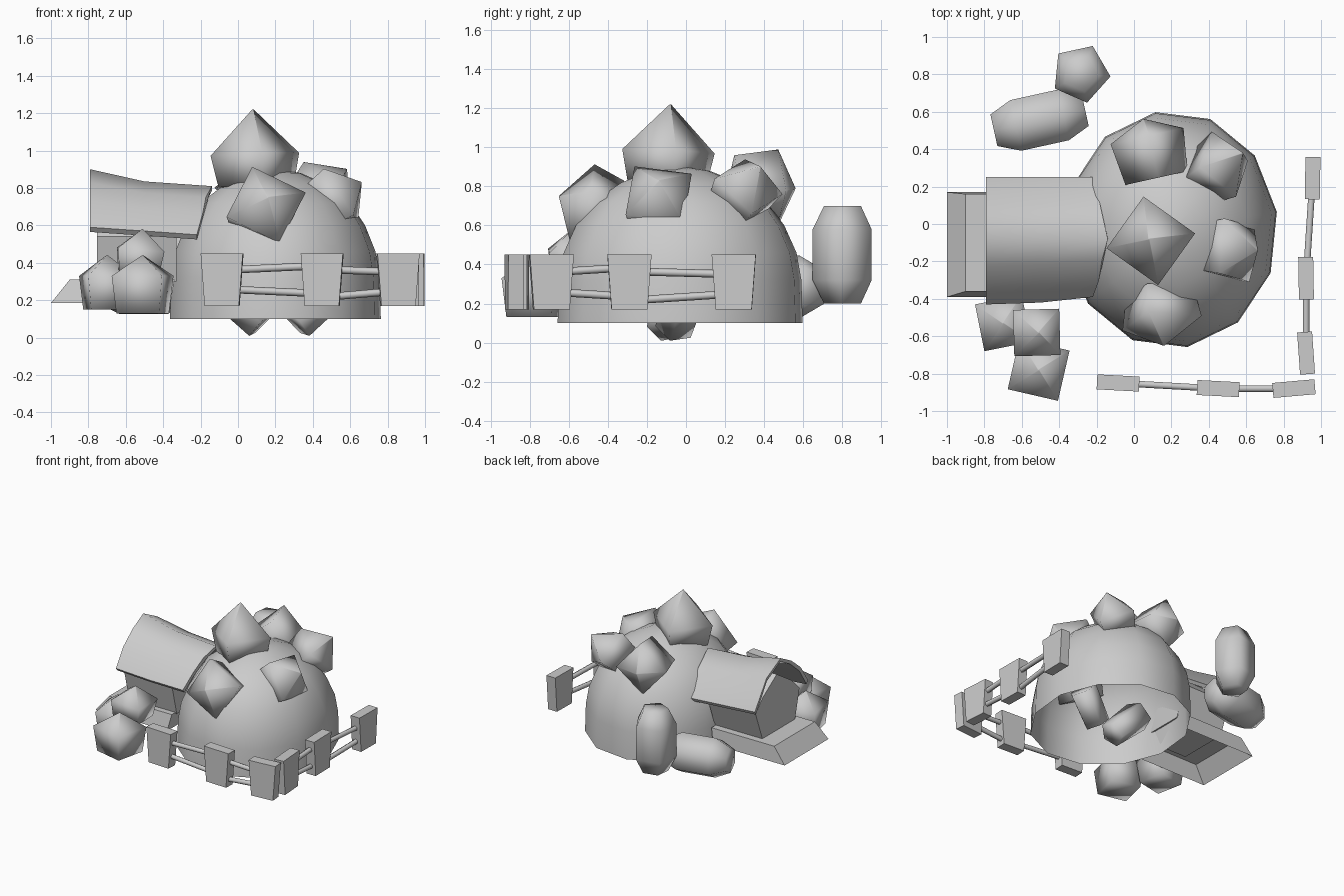
import bpy, math
from mathutils import Vector, Matrix

if "Cube" in bpy.data.objects:
    bpy.data.objects.remove(bpy.data.objects["Cube"])


def finish(name, verts, faces, angle=50):
    me = bpy.data.meshes.new(name)
    me.from_pydata([tuple(v) for v in verts], [], faces)
    me.update()
    ob = bpy.data.objects.new(name, me)
    bpy.context.collection.objects.link(ob)
    bpy.ops.object.select_all(action='DESELECT')
    ob.select_set(True)
    bpy.context.view_layer.objects.active = ob
    bpy.ops.object.mode_set(mode='EDIT')
    bpy.ops.mesh.select_all(action='SELECT')
    bpy.ops.mesh.normals_make_consistent(inside=False)
    bpy.ops.object.mode_set(mode='OBJECT')
    bpy.ops.object.shade_smooth_by_angle(angle=math.radians(angle))
    return ob


def loft(name, rings, caps=(True, True), angle=50):
    """Skin a list of equal-length closed rings."""
    n = len(rings[0])
    faces = []
    for k in range(len(rings) - 1):
        for i in range(n):
            j = (i + 1) % n
            faces.append((k*n + i, k*n + j, k*n + n + j, k*n + n + i))
    if caps[0]:
        faces.append(tuple(range(n))[::-1])
    if caps[1]:
        faces.append(tuple(range((len(rings) - 1)*n, len(rings)*n)))
    return finish(name, [v for r in rings for v in r], faces, angle)


def frame(axis, side):
    n = Vector(axis).normalized()
    u = Vector(side)
    u = (u - n*u.dot(n)).normalized()
    return n, u, n.cross(u)


def ring(c, u, v, r, n):
    return [Vector(c) + r*(u*math.cos(2*math.pi*i/n) + v*math.sin(2*math.pi*i/n))
            for i in range(n)]


def lump(name, c, tip, corner, r, depth, taper=0.85):
    """Four-sided block with a pyramid tip."""
    c, tip = Vector(c), Vector(tip)
    n, u, v = frame(tip - c, corner)
    loft(name, [ring(c - n*depth, u, v, r*taper, 4), ring(c, u, v, r, 4),
                [tip + p for p in ring((0, 0, 0), u, v, 0.004, 4)]], angle=100)


def turned(name, c, axis, side, profile, n):
    a, u, v = frame(axis, side)
    loft(name, [ring(Vector(c) + a*h, u, v, r, n) for h, r in profile], angle=100)


def plan(x0, x1, y0, y1, z):
    return [(x0, y0, z), (x1, y0, z), (x1, y1, z), (x0, y1, z)]


# Hollow dome, open underneath
profile = [(0.1, 1), (0.32, 0.99), (0.46, 0.95), (0.6, 0.85), (0.72, 0.71),
           (0.82, 0.48), (0.88, 0.24), (0.9, 0.03)]
dome = [[(0.2 + 0.57*r*math.cos(math.pi*i/6 + 0.15), -0.03 + 0.635*r*math.sin(math.pi*i/6 + 0.15), z)
         for i in range(12)] for z, r in profile]
loft("dome", dome, (False, True), 60)

# Rocks set into the dome
for name, args in {
    "top_rock": ((0.09, -0.09, 0.98), (0.08, -0.08, 1.22), (-0.04, 0.24, 0), 0.24, 0.17),
    "front_rock": ((0.15, -0.53, 0.71), (0.16, -0.65, 0.75), (-0.09, 0.07, 0.25), 0.225, 0.17),
    "right_rock": ((0.55, -0.14, 0.76), (0.66, -0.14, 0.83), (0, 0.15, 0.13), 0.21, 0.15),
    "back_right_rock": ((0.48, 0.32, 0.80), (0.58, 0.38, 0.90), (-0.3, 0, 0.5), 0.19, 0.14),
    "back_left_rock": ((0.07, 0.47, 0.79), (0.05, 0.56, 0.79), (0.06, 0, 1), 0.2, 0.23),
    # Pile beside the entrance
    "front_sack": ((-0.51, -0.78, 0.33), (-0.51, -0.78, 0.44), (0.1, -0.16, 0), 0.195, 0.2),
    "upper_sack": ((-0.52, -0.58, 0.47), (-0.51, -0.58, 0.58), (-1, -1.05, 0), 0.175, 0.14),
    "rear_sack": ((-0.70, -0.53, 0.33), (-0.70, -0.53, 0.44), (-0.6, -0.9, 0), 0.18, 0.18),
}.items():
    lump(name, *args)

# Entrance walls, leaning in towards the raised floor
loft("entrance_walls", [
    [(x, -0.31, 0.3), (x, 0.1, 0.3), (x, 0.19, 0.54), (x, 0.1, 0.64), (x, -0.08, 0.76),
     (x, -0.27, 0.64), (x, -0.37, 0.54)] for x in (-0.755, -0.33)])


def gable(x, y0, y1, eave, peak, dx):
    """Closed outline of the roof sheet at one station."""
    rise = peak - eave
    top = [(x, y0, eave), (x + dx*0.4, y0*0.78, eave + rise*0.45), (x + dx*0.6, y0*0.5, eave + rise*0.77),
           (x + dx, -0.08, peak), (x + dx*0.5, y1*0.4, eave + rise*0.7), (x, y1, eave)]
    return top + [(px, py*0.95, pz - 0.025) for px, py, pz in reversed(top)]


loft("entrance_roof", [gable(-0.79, -0.43, 0.25, 0.59, 0.9, 0),
                       gable(-0.5, -0.42, 0.25, 0.57, 0.835, 0),
                       gable(-0.22, -0.39, 0.25, 0.55, 0.81, 0.08)], angle=60)

# Raised floor with sloping doorstep, open underneath
loft("doorstep", [plan(-1, -0.36, -0.39, 0.17, 0.185), plan(-0.9, -0.34, -0.36, 0.16, 0.31)],
     (False, True), angle=30)

# Barrels behind
barrel = [(-0.25, 0.1), (-0.13, 0.16), (0.13, 0.16), (0.25, 0.1)]
turned("standing_barrel", (-0.285, 0.805, 0.45), (0, 0, 1), (1, -0.1, 0), barrel, 5)
turned("lying_barrel", (-0.505, 0.555, 0.285), (1, 0.22, 0), (0, 0, 1), barrel, 6)

# Fence posts: centre x, y and heading in degrees
posts = [(-0.085, -0.85, -3), (0.45, -0.88, -3), (0.855, -0.88, 5),
         (0.92, -0.69, 94), (0.92, -0.29, 91), (0.955, 0.245, 89)]
for k, (x, y, a) in enumerate(posts):
    m = Matrix.Translation((x, y, 0)) @ Matrix.Rotation(math.radians(a), 4, 'Z')
    rings = [[m @ Vector(p) for p in plan(-w, w, -0.04, 0.04, z)]
             for w, z in ((0.092, 0.17), (0.113, 0.45))]
    loft("fence_post_%d" % (k + 1), rings, angle=30)

# Pairs of rails between posts, slightly crooked
for k, (a, b) in enumerate([(0, 1), (1, 2), (3, 4), (4, 5)]):
    for side, (z0, z1) in (("upper", (0.36, 0.385)), ("lower", (0.26, 0.235))):
        if k in (1, 3):
            z0, z1 = z1 - 0.02, z0 - 0.01
        p, q = Vector((*posts[a][:2], z0)), Vector((*posts[b][:2], z1))
        n, u, v = frame(q - p, (0, 0, 1))
        loft("%s_rail_%d" % (side, k + 1), [ring(c, u, v, 0.02, 6) for c in (p, q)], angle=70)

# Crossed logs inside the dome
turned("left_log", (0.13, -0.1, 0.075), (-0.6, 0.1, 0.6), (0, 1, 1), [(0, 0.1), (0.32, 0.12)], 5)
turned("right_log", (0.31, -0.06, 0.075), (0.6, 0.2, 0.6), (0, 1, 1), [(0, 0.1), (0.28, 0.11)], 5)
